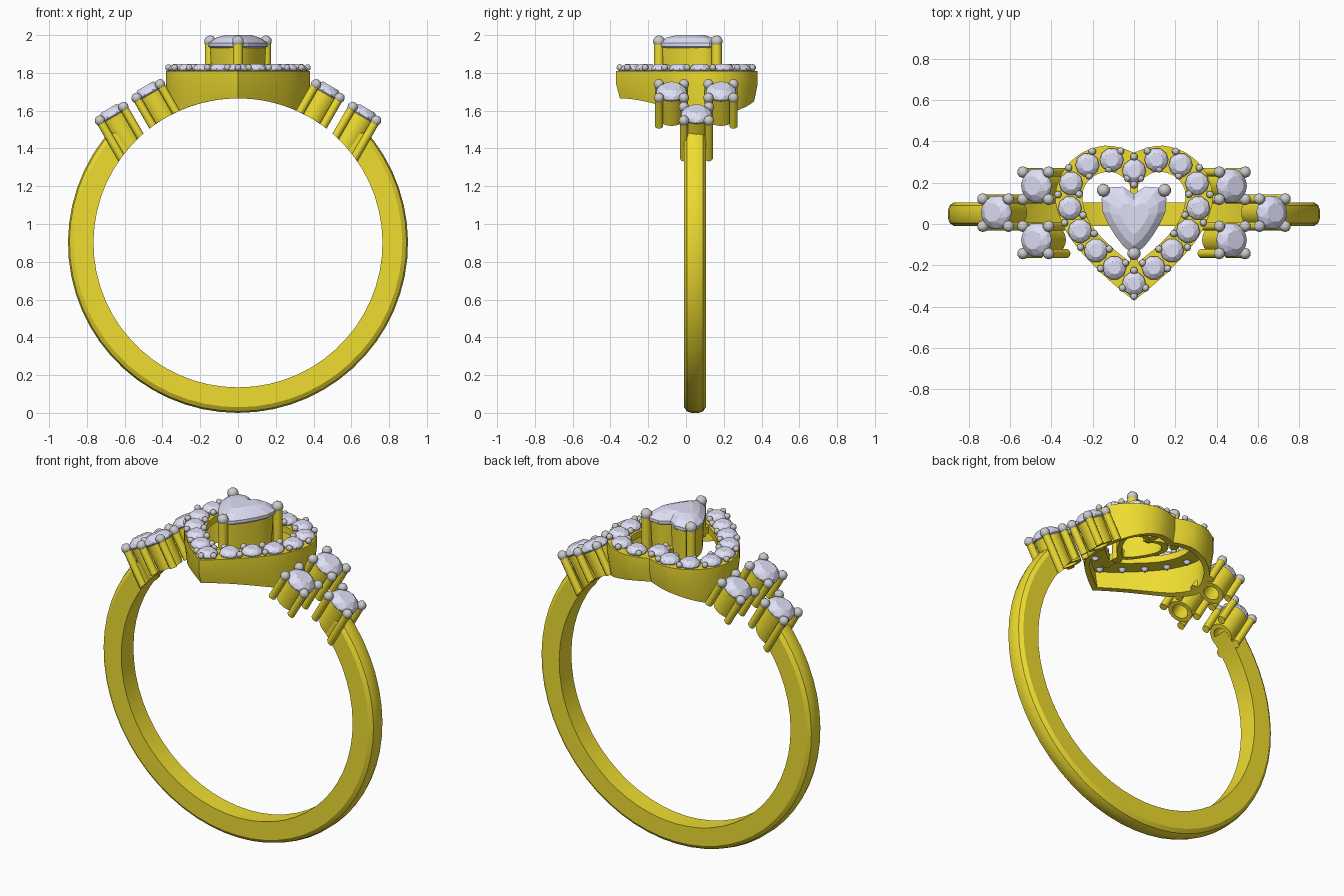
import bpy, bmesh
from math import sin, cos, pi, radians, sqrt
from mathutils import Vector, Matrix

if "Cube" in bpy.data.objects:
    bpy.data.objects.remove(bpy.data.objects["Cube"])

CZ, R_IN, R_OUT = 0.9, 0.765, 0.9      # finger hole centre height and band radii


def material(name, col):
    m = bpy.data.materials.new(name)
    m.diffuse_color = (*col, 1)
    m.use_nodes = True
    m.node_tree.nodes["Principled BSDF"].inputs["Base Color"].default_value = m.diffuse_color
    return m


GOLD = material("gold", (0.86, 0.72, 0.03))
GEM = material("gem", (0.74, 0.74, 0.92))


def finish(bm, name, mat=None, smooth=None):
    bmesh.ops.recalc_face_normals(bm, faces=bm.faces)
    me = bpy.data.meshes.new(name)
    bm.to_mesh(me)
    bm.free()
    ob = bpy.data.objects.new(name, me)
    bpy.context.collection.objects.link(ob)
    if mat:
        me.materials.append(mat)
    if smooth:
        bpy.ops.object.select_all(action='DESELECT')
        ob.select_set(True)
        bpy.context.view_layer.objects.active = ob
        bpy.ops.object.shade_smooth_by_angle(angle=radians(smooth))
    return ob


def loft(bm, loops, closed=False, caps=True, tri=False):
    """Skin closed loops; 'closed' joins the last loop back to the first."""
    vs = [[bm.verts.new(p) for p in lp] for lp in loops]
    n = len(vs[0])
    pairs = list(zip(vs, vs[1:])) + ([(vs[-1], vs[0])] if closed else [])
    for k, (a, b) in enumerate(pairs):
        for i in range(n):
            j = (i + 1) % n
            if tri:
                bm.faces.new((a[i], a[j], b[i]))
                bm.faces.new((a[j], b[j], b[i]))
            else:
                bm.faces.new((a[i], a[j], b[j], b[i]))
    if caps and not closed:
        bm.faces.new(vs[0])
        bm.faces.new(vs[-1])


def trim(p, axis):
    """Slide a point up its axis until it clears the finger hole."""
    dx, dz = p.x, p.z - CZ
    a = axis.x ** 2 + axis.z ** 2
    b = dx * axis.x + dz * axis.z
    c = dx * dx + dz * dz - R_IN ** 2
    return p + axis * ((-b + sqrt(b * b - a * c)) / a) if c < 0 else p


def circle(m, r, h, n=16, turn=0.0, cx=0, cy=0):
    return [m @ Vector((cx + r * cos(2 * pi * (i + turn) / n),
                        cy + r * sin(2 * pi * (i + turn) / n), h)) for i in range(n)]


def round_gem(bm, m, r, top, deep, n=10):
    loft(bm, [circle(m, r * 0.55, top, n), circle(m, r * 0.88, top * 0.45, n, 0.5),
              circle(m, r, 0, n, 1), circle(m, r, -0.008, n, 1),
              circle(m, r * 0.12, -deep, n, 1.5)], tri=True)


def ball(bm, p, r):
    bmesh.ops.create_icosphere(bm, subdivisions=2, radius=r, matrix=Matrix.Translation(p))


def half_curve(pts, n):
    """Smooth curve through points, resampled to n even steps."""
    P = [Vector(p) for p in pts]
    P = [2 * P[0] - P[1]] + P + [2 * P[-1] - P[-2]]
    dense = []
    for i in range(1, len(P) - 2):
        a, b, c, d = P[i - 1:i + 3]
        for k in range(20):
            t = k / 20
            dense.append(0.5 * (2 * b + (c - a) * t + (2 * a - 5 * b + 4 * c - d) * t * t
                                + (3 * b - a - 3 * c + d) * t ** 3))
    dense.append(P[-2])
    dist = [0]
    for a, b in zip(dense, dense[1:]):
        dist.append(dist[-1] + (b - a).length)
    out = []
    for k in range(n + 1):
        s = dist[-1] * k / n
        i = max(j for j in range(len(dist) - 1) if dist[j] <= s + 1e-9)
        out.append(dense[i].lerp(dense[i + 1], (s - dist[i]) / (dist[i + 1] - dist[i])))
    return out


def heart(pts, n):
    h = half_curve(pts, n)
    return h + [Vector((-p.x, p.y)) for p in h[-2:0:-1]]


def at(loop, z, s=1.0, c=(0, 0.03)):
    c = Vector(c)
    return [Vector((*(c + (p - c) * s), z)) for p in loop]


OUTER = [(0, .345), (.07, .37), (.15, .378), (.25, .345), (.33, .275), (.375, .18),
         (.375, .08), (.32, -.05), (.22, -.175), (.1, -.29), (0, -.37)]
INNER = [(0, .16), (.035, .21), (.09, .248), (.15, .25), (.21, .22), (.247, .16),
         (.24, .07), (.195, -.02), (.105, -.115), (0, -.2)]
STONE = [(0, .145), (.04, .175), (.09, .185), (.135, .165), (.16, .11),
         (.145, .04), (.095, -.05), (.045, -.115), (0, -.15)]

# band: rounded outer profile swept around, open under the head
bm = bmesh.new()
prof = [(R_IN, -.01), (R_OUT - .03, -.01), (R_OUT - .008, .005), (R_OUT, .03), (R_OUT, .066),
        (R_OUT - .008, .09), (R_OUT - .03, .105), (R_IN, .105)]
N, A0 = 44, radians(47)
loops = []
for i in range(N + 1):
    a = A0 + (2 * pi - 2 * A0) * i / N
    loops.append([Vector((r * sin(a), y, CZ + r * cos(a))) for r, y in prof])
loft(bm, loops)
finish(bm, "band", GOLD, 30)

# halo: heart-shaped wall with a top plate, underside arched to the finger hole
bm = bmesh.new()
up = Vector((0, 0, 1))
ho, hi = heart(OUTER, 32), heart(INNER, 32)
hw = [a.lerp(b, 0.25) for a, b in zip(ho, hi)]
loft(bm, [at(ho, 1.81), at(ho, 1.74), [trim(p, up) for p in at(ho, 1.5, 0.95)],
          [trim(p, up) for p in at(hw, 1.5, 0.95)], at(hw, 1.77), at(hi, 1.77), at(hi, 1.81)],
     closed=True)
finish(bm, "halo_wall", GOLD, 35)

# halo stones and the small beads between them
gems, beads = bmesh.new(), bmesh.new()
K = 16
mo, mi = heart(OUTER, K), heart(INNER, K)
mid = heart([a.lerp(b, .48) for a, b in zip(mo[:K + 1], mi[:K + 1])], K)
for i in range(2 * K):
    p = mid[i]
    if i % 2 == 0:
        round_gem(gems, Matrix.Translation((p.x, p.y, 1.822)), 0.058, 0.026, 0.07)
    else:
        for t in (.1, .88):
            q = mo[i].lerp(mi[i], t)
            ball(beads, (q.x, q.y, 1.828), 0.018)
for y in (-.35, -.225, .19, .325):
    ball(beads, (0, y, 1.828), 0.018)
finish(gems, "halo_stones", GEM)
finish(beads, "halo_beads", None, 60)

# centre basket, with struts joining it to the halo
bm = bmesh.new()
hs = heart(STONE, 20)
loft(bm, [at(hs, 1.94, .93), at(hs, 1.76, .88), at(hs, 1.76, .68), at(hs, 1.94, .75)], closed=True)
finish(bm, "centre_basket", GOLD, 35)
bm = bmesh.new()
for y0, y1 in ((-.25, -.09), (.1, .22)):
    bmesh.ops.create_cube(bm, size=1, matrix=Matrix.Translation((0, (y0 + y1) / 2, 1.785))
                          @ Matrix.Diagonal((.04, y1 - y0, .04, 1)))
finish(bm, "basket_struts", GOLD)

# centre heart stone
bm = bmesh.new()
g = heart(STONE, 8)
loft(bm, [at(g, 2.0, .45), at(g, 1.986, .75), at(g, 1.958), at(g, 1.94), at(g, 1.84, .1)], tri=True)
finish(bm, "centre_stone", GEM)

# centre prongs and tips
pr, tips = bmesh.new(), bmesh.new()
for x, y in ((-.148, .163), (.148, .163), (0, -.143)):
    loft(pr, [circle(Matrix(), .027, z, 12, 0, x, y) for z in (1.76, 1.965)])
    ball(tips, (x, y, 1.967), 0.032)
finish(pr, "centre_prongs", GOLD, 40)
finish(tips, "centre_prong_tips", None, 60)

# shoulder settings: three tilted collets with four prongs each, both sides
collets, prongs, tips, gems = (bmesh.new() for _ in range(4))
for s in (-1, 1):
    axis = Vector((s * .5, 0, cos(radians(30))))
    for x, y, z in ((.473, .185, 1.7), (.473, -.077, 1.7), (.667, .055, 1.58)):
        m = Matrix.Translation((s * x, y, z)) @ Matrix.Rotation(s * radians(30), 4, 'Y')
        low = [[trim(p, axis) for p in circle(m, r, -.3, 20)] for r in (.07, .045)]
        loft(collets, [circle(m, .075, -.015, 20), low[0], low[1], circle(m, .05, -.015, 20)],
             closed=True)
        round_gem(gems, m, 0.084, 0.036, 0.07)
        for px in (-.072, .072):
            for py in (-.066, .066):
                loft(prongs, [circle(m, .022, .005, 10, 0, px, py),
                              [trim(p, axis) for p in circle(m, .022, -.3, 10, 0, px, py)]])
                ball(tips, m @ Vector((px, py, .004)), 0.028)
finish(collets, "shoulder_collets", GOLD, 35)
finish(prongs, "shoulder_prongs", GOLD, 40)
finish(tips, "shoulder_prong_tips", None, 60)
finish(gems, "shoulder_stones", GEM)
